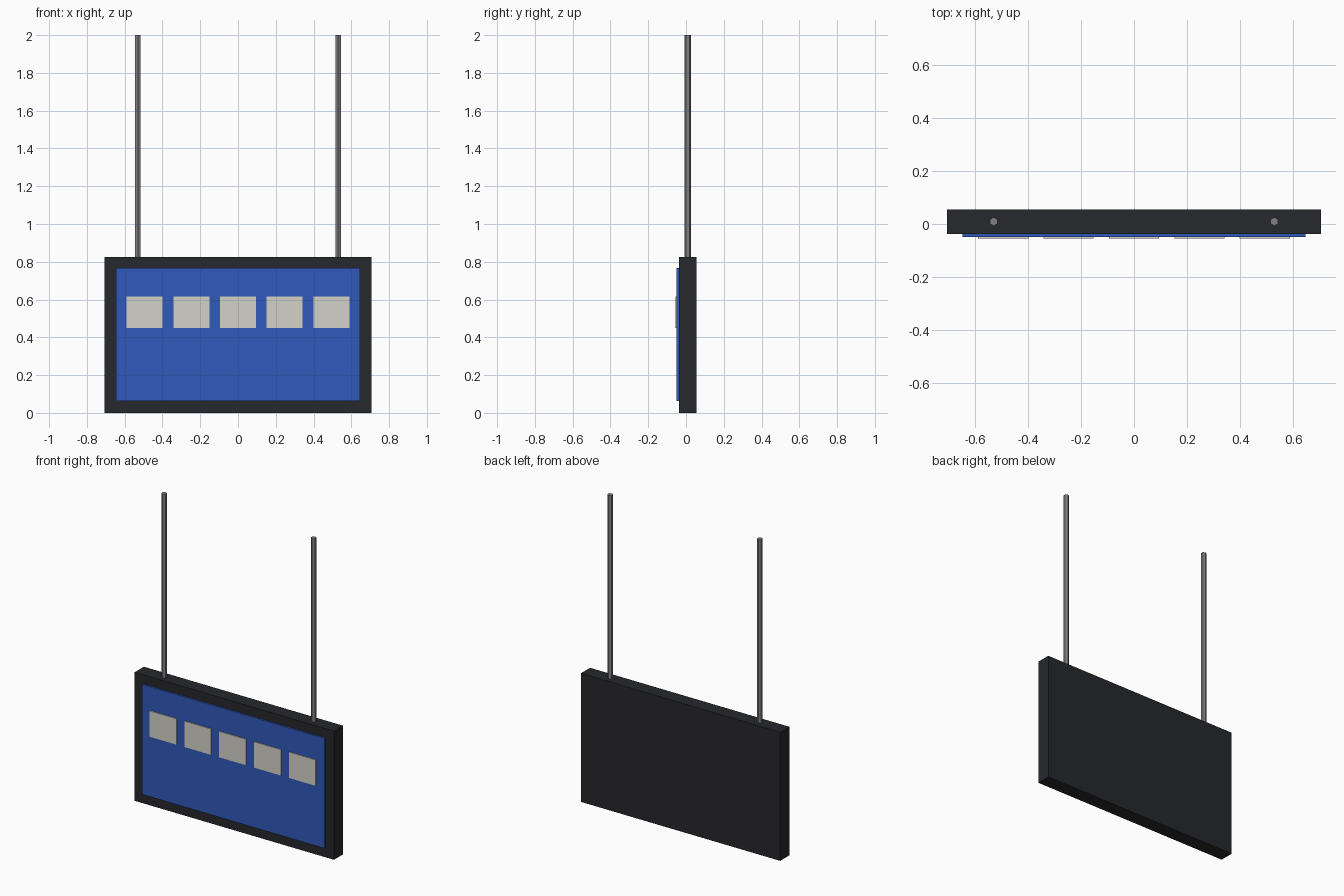
import bpy

if "Cube" in bpy.data.objects:
    bpy.data.objects.remove(bpy.data.objects["Cube"])


def material(name, color):
    mat = bpy.data.materials.new(name)
    mat.diffuse_color = (*color, 1)
    mat.use_nodes = True
    mat.node_tree.nodes["Principled BSDF"].inputs["Base Color"].default_value = mat.diffuse_color
    return mat


def box(name, x, y, z, mat):
    """Box from (min, max) ranges on each axis."""
    bpy.ops.mesh.primitive_cube_add(size=1, location=[sum(r) / 2 for r in (x, y, z)])
    ob = bpy.context.object
    ob.name = name
    ob.scale = [r[1] - r[0] for r in (x, y, z)]
    bpy.ops.object.transform_apply(location=False, rotation=False, scale=True)
    ob.data.materials.append(mat)
    return ob


dark = material("dark_casing", (0.02, 0.021, 0.025))
blue = material("blue_screen", (0.03, 0.1, 0.5))
pale = material("pale_panel", (0.65, 0.64, 0.58))
steel = material("grey_rod", (0.22, 0.22, 0.23))

# Casing and raised screen
box("casing", (-0.706, 0.706), (-0.037, 0.055), (0, 0.824), dark)
box("screen", (-0.647, 0.647), (-0.049, -0.03), (0.062, 0.766), blue)

# Row of pale display panels
for i in range(5):
    x = (i - 2) * 0.247
    box(f"panel_{i + 1}", (x - 0.095, x + 0.095), (-0.055, -0.045), (0.449, 0.615), pale)

# Hexagonal hanging rods
for side, x in (("left", -0.53), ("right", 0.53)):
    bpy.ops.mesh.primitive_cylinder_add(vertices=6, radius=0.0165, depth=1.18,
                                        location=(x, 0.009, 1.41))
    bpy.context.object.name = f"{side}_hanging_rod"
    bpy.context.object.data.materials.append(steel)
